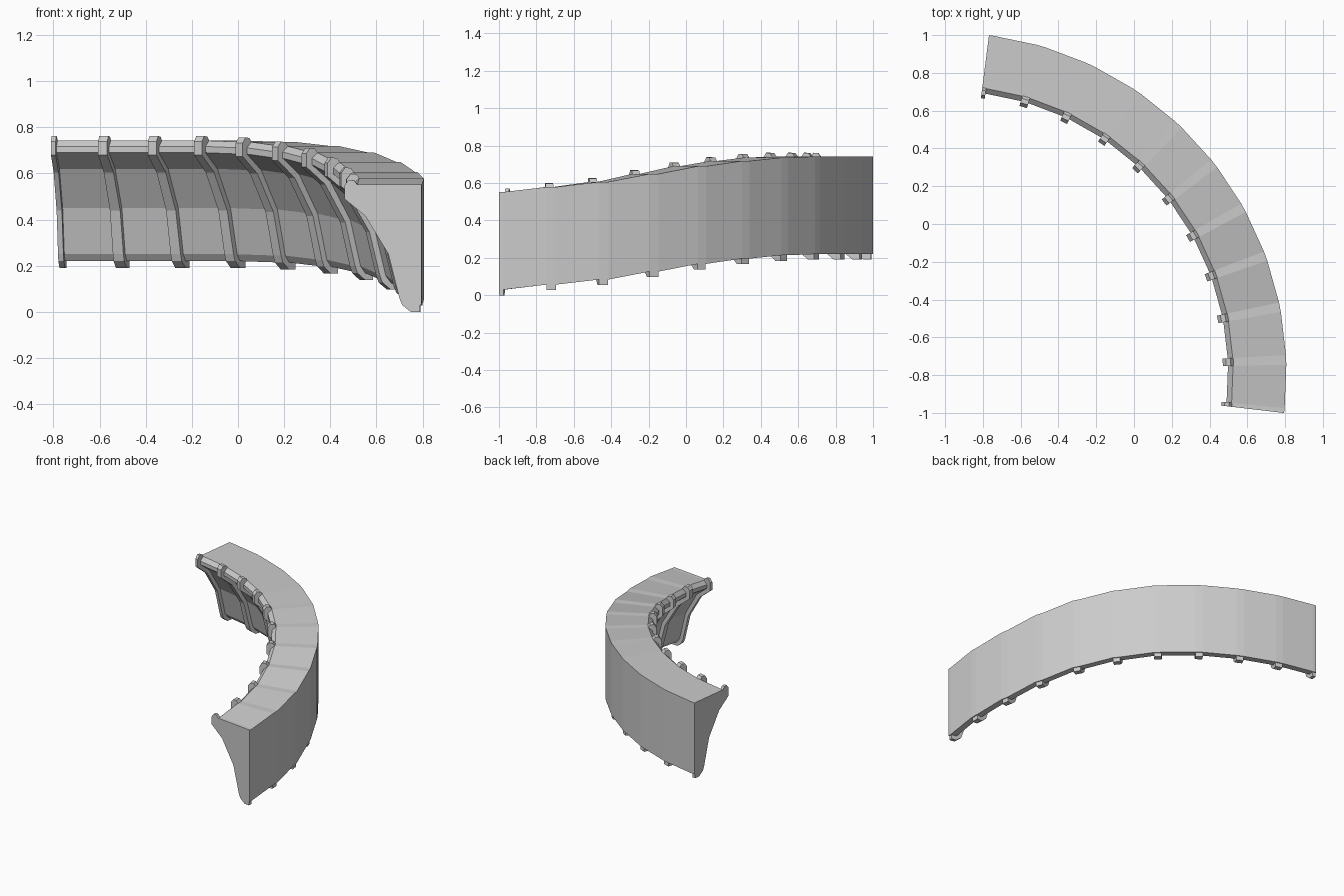
import bpy, bmesh
from math import radians, cos, sin

if "Cube" in bpy.data.objects:
    bpy.data.objects.remove(bpy.data.objects["Cube"])

CX, CY = -0.997, -0.79            # centre of the quarter-circle sweep
A0, A1, N = 82.7, -6.7, 10        # start / end angle, number of bays
STEP = (A1 - A0) / N
HALF = 0.8                        # half the rib width in degrees
DROP = [0, 0, 0, 0, .006, .024, .052, .093, .136, .163, .19]

# cross-sections as (radius, height)
WALL = [(1.804, .742), (1.522, .742), (1.495, .717), (1.495, .69), (1.585, .62),
        (1.685, .45), (1.735, .25), (1.758, .22), (1.804, .22)]
RIB = [(1.53, .735), (1.51, .76), (1.486, .762), (1.468, .738), (1.468, .68),
       (1.56, .605), (1.66, .44), (1.708, .25), (1.72, .22), (1.758, .19),
       (1.797, .19), (1.797, .23), (1.75, .3), (1.7, .46), (1.6, .66)]


def sweep(name, profile, stations):
    """Loft a profile through (angle, drop) stations and cap both ends."""
    bm = bmesh.new()
    rings = []
    for ang, drop in stations:
        a = radians(ang)
        rings.append([bm.verts.new((CX + r * cos(a), CY + r * sin(a), z - drop))
                      for r, z in profile])
    n = len(profile)
    for p, q in zip(rings, rings[1:]):
        for i in range(n):
            j = (i + 1) % n
            bm.faces.new((p[i], p[j], q[j], q[i]))
    bm.faces.new(rings[0])
    bm.faces.new(rings[-1][::-1])
    bmesh.ops.recalc_face_normals(bm, faces=bm.faces)
    me = bpy.data.meshes.new(name)
    bm.to_mesh(me)
    bm.free()
    ob = bpy.data.objects.new(name, me)
    bpy.context.collection.objects.link(ob)
    return ob


# each rib sits on a short level strip; end ribs are half width
spans = []
for k in range(N + 1):
    mid = A0 + STEP * k
    spans.append([(min(A0, mid + HALF), DROP[k]), (max(A1, mid - HALF), DROP[k])])

# curved wall with overhanging rail
sweep("curved_wall", WALL, [s for span in spans for s in span])

# ribs along the inner side
for k, span in enumerate(spans):
    sweep(f"rib_{k:02d}", RIB, span)
